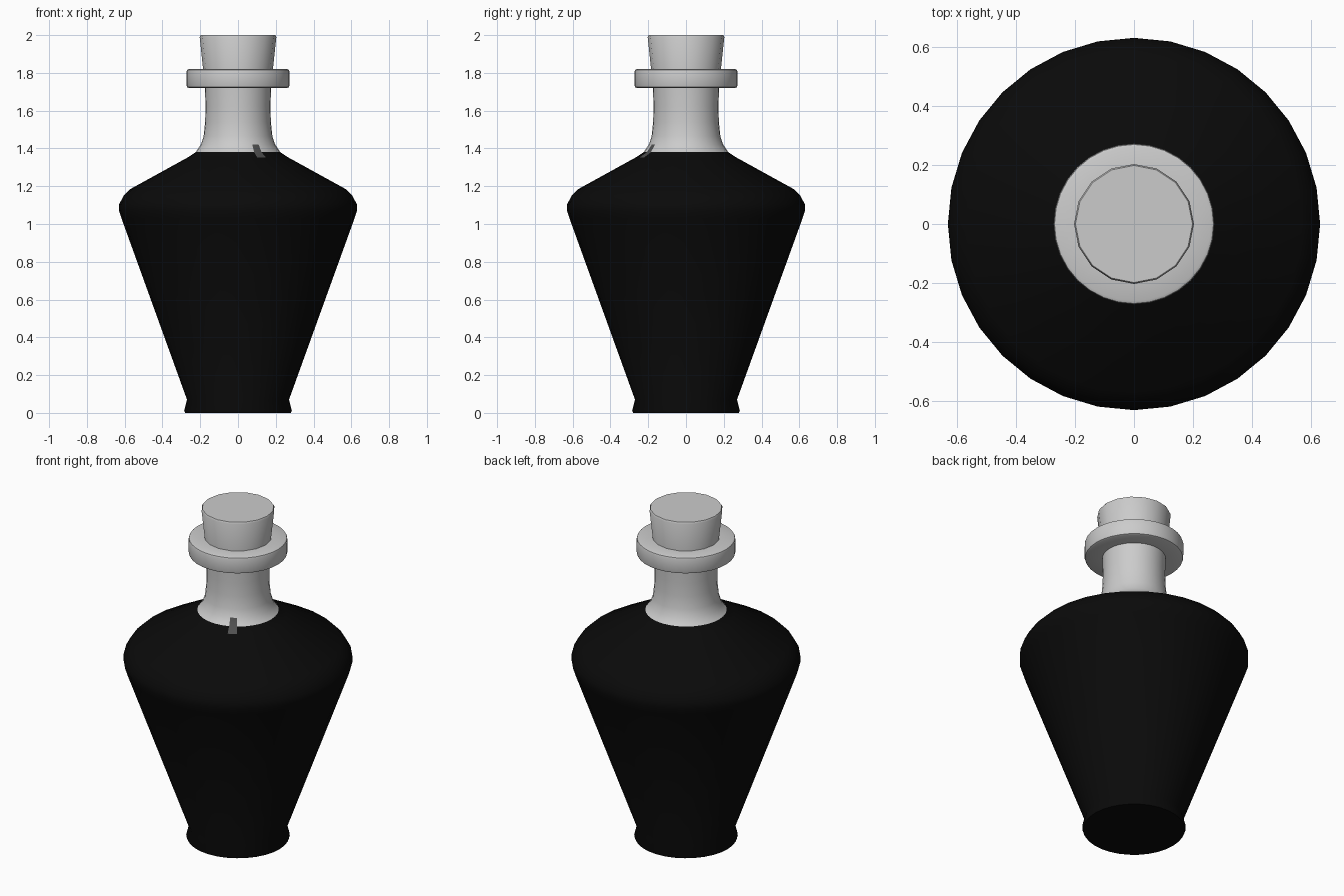
import bpy, math

if "Cube" in bpy.data.objects:
    bpy.data.objects.remove(bpy.data.objects["Cube"])


def material(name, v):
    m = bpy.data.materials.new(name)
    m.diffuse_color = (v, v, v, 1)
    m.use_nodes = True
    m.node_tree.nodes["Principled BSDF"].inputs["Base Color"].default_value = m.diffuse_color
    return m


def lathe(name, profile, sides, angle=40, loop=False, cap_bottom=False, cap_top=False):
    """Spin an (r, z) profile around the z axis."""
    verts = [(r * math.cos(2 * math.pi * s / sides), r * math.sin(2 * math.pi * s / sides), z)
             for r, z in profile for s in range(sides)]
    n = len(profile)
    faces = []
    for i in range(n if loop else n - 1):
        a, b = i * sides, ((i + 1) % n) * sides
        for s in range(sides):
            t = (s + 1) % sides
            faces.append((a + s, a + t, b + t, b + s))
    if cap_bottom:
        faces.append(tuple(reversed(range(sides))))
    if cap_top:
        faces.append(tuple(range((n - 1) * sides, n * sides)))
    mesh = bpy.data.meshes.new(name)
    mesh.from_pydata(verts, [], faces)
    obj = bpy.data.objects.new(name, mesh)
    bpy.context.collection.objects.link(obj)
    bpy.ops.object.select_all(action='DESELECT')
    obj.select_set(True)
    bpy.context.view_layer.objects.active = obj
    bpy.ops.object.shade_smooth_by_angle(angle=math.radians(angle))
    return obj


black = material("black_liquid", 0.003)
grey = material("glass_grey", 0.6)
smear = material("smear_grey", 0.08)
SIDES = 32

# Bottle: dark body, flared foot and pale neck in one continuous skin
bottle_profile = [(0.28, 0), (0.285, 0.012), (0.27, 0.07), (0.617, 1.03), (0.63, 1.07),
                  (0.629, 1.105), (0.605, 1.15), (0.57, 1.185), (0.265, 1.353),
                  (0.224, 1.38), (0.197, 1.42), (0.182, 1.465), (0.174, 1.54),
                  (0.172, 1.62), (0.175, 1.73)]
bottle = lathe("bottle", bottle_profile, SIDES, cap_bottom=True)
for m in (black, grey, smear):
    bottle.data.materials.append(m)
for f in bottle.data.polygons:
    c = f.center
    f.material_index = 1 if c.z > 1.38 else 0
    # Small smear on one facet column at the neck base
    column = int((math.degrees(math.atan2(c.y, c.x)) % 360) / (360 / SIDES))
    if column == 26 and 1.36 < c.z < 1.41:
        f.material_index = 2

# Lip ring with softened edges
lathe("lip_ring", [(0.16, 1.72), (0.26, 1.72), (0.269, 1.724), (0.272, 1.733),
                   (0.272, 1.807), (0.269, 1.816), (0.26, 1.82), (0.16, 1.82)],
      SIDES, loop=True)

# Tapered stopper
lathe("stopper", [(0.172, 1.70), (0.203, 1.99), (0.198, 2.0)], 16,
      cap_bottom=True, cap_top=True)
